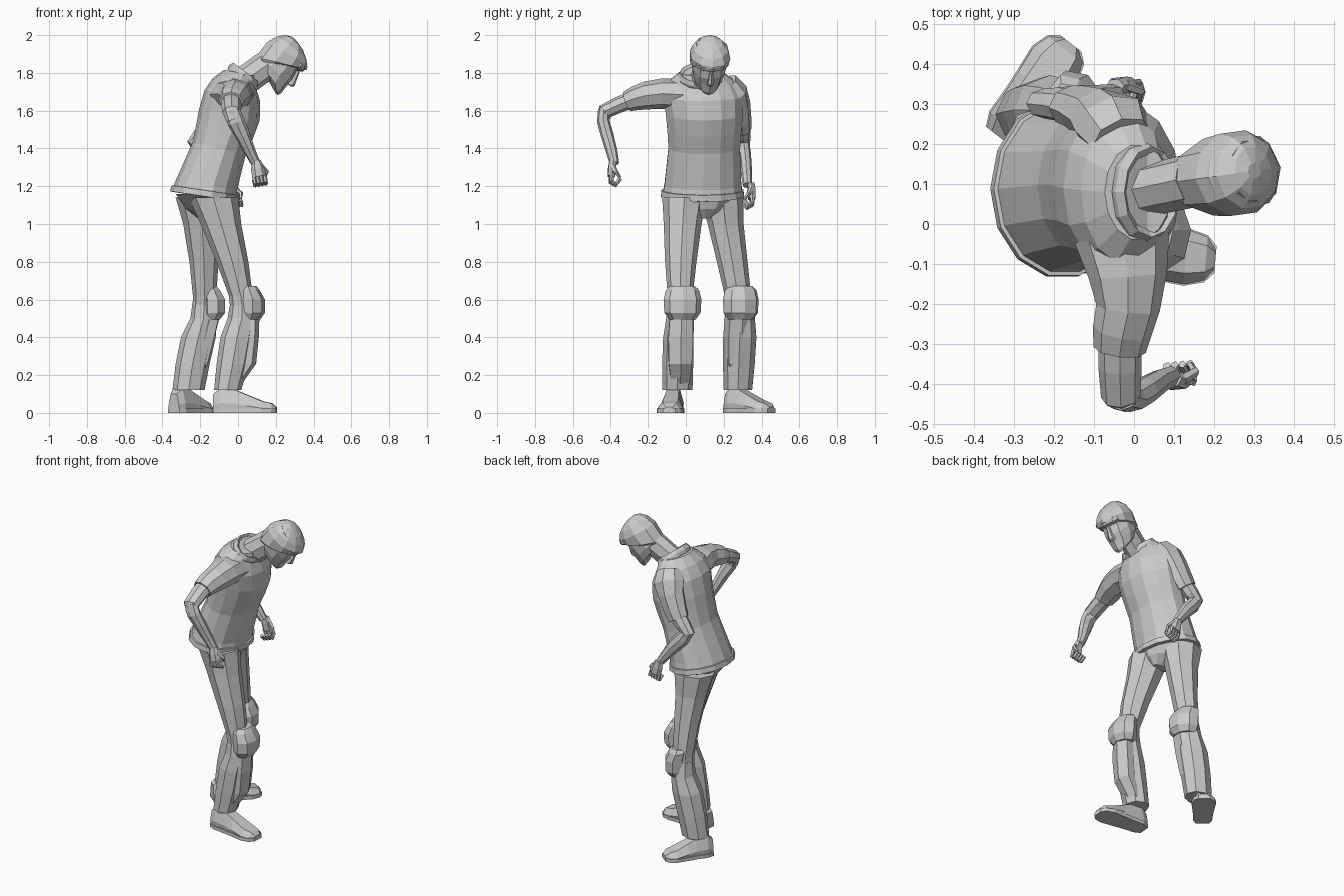
import bpy, bmesh
from math import sin, cos, pi, radians
from mathutils import Vector, Matrix


def skin(name, rings):
    """Flat-shaded closed surface through a list of equal-length rings."""
    bm = bmesh.new()
    vs = [[bm.verts.new(p) for p in r] for r in rings]
    n = len(vs[0])
    for a, b in zip(vs, vs[1:]):
        for i in range(n):
            j = (i + 1) % n
            bm.faces.new((a[i], a[j], b[j], b[i]))
    bm.faces.new(vs[0][::-1])
    bm.faces.new(vs[-1])
    bmesh.ops.recalc_face_normals(bm, faces=bm.faces)
    me = bpy.data.meshes.new(name)
    bm.to_mesh(me)
    bm.free()
    ob = bpy.data.objects.new(name, me)
    bpy.context.collection.objects.link(ob)
    return ob


def tube(name, pts, ref=(1, 0, 0), n=8, normal=None):
    """Loft of ellipses (x, y, z, radius along ref, radius across) along a path."""
    c = [Vector(p[:3]) for p in pts]
    rings = []
    for i, p in enumerate(pts):
        t = Vector(normal) if normal else c[min(i + 1, len(c) - 1)] - c[max(i - 1, 0)]
        t.normalize()
        u = Vector(ref)
        u = (u - t * u.dot(t)).normalized()
        v = t.cross(u)
        rings.append([c[i] + u * p[3] * cos(2 * pi * k / n) + v * p[4] * sin(2 * pi * k / n)
                      for k in range(n)])
    return skin(name, rings)


def head_part(name, rows, n=10):
    """Rows (z back, z front, x back, x front, half width) in the bowed head's frame."""
    m = (Matrix.Translation((.222, .122, 1.85)) @ Matrix.Rotation(radians(8), 4, 'Z')
         @ Matrix.Rotation(radians(45), 4, 'Y'))
    rings = []
    for zb, zf, xb, xf, w in rows:
        ring = []
        for k in range(n):
            a = 2 * pi * k / n
            f = (cos(a) + 1) / 2
            ring.append(m @ Vector((xb + (xf - xb) * f, w * sin(a), zb + (zf - zb) * f)))
        rings.append(ring)
    return skin(name, rings)


def shoe(name, heel, yaw, length):
    m = Matrix.Translation(heel) @ Matrix.Rotation(radians(yaw), 4, 'Z')
    rows = [(0, .035, .10), (.12, .052, .13), (.36, .055, .12), (.54, .06, .095),
            (.78, .068, .062), (.93, .055, .05), (1, .03, .03)]
    skin(name, [[m @ Vector((x * length, y * w, z * h)) for y, z in
                 ((-.9, 0), (-1, .4), (-.6, 1), (.6, 1), (1, .4), (.9, 0))] for x, w, h in rows])
    # sole edge
    skin(name + "_sole", [[m @ Vector((x * length, y * (w + .004), z)) for y, z in
                           ((-1, 0), (-1, .022), (1, .022), (1, 0))] for x, w, h in rows])


def hand(name, wrist, d, curl, across):
    w, d, q, s = Vector(wrist), Vector(d).normalized(), Vector(curl), Vector(across)
    k = w + d * .075
    tube(name + "_palm", [(*(w - d * .01), .024, .02), (*(w + d * .03), .036, .024),
                          (*k, .038, .021)], s, 6)
    for i in range(4):
        b = k + s * (i - 1.5) * .019
        path = [b - d * .01, b + d * .03, b + d * .045 + q * .025, b + d * .015 + q * .045]
        tube(f"{name}_finger_{i + 1}", [(*p, .0105, .0115) for p in path], s, 5)
    tube(name + "_thumb", [(*(w + d * .02 + s * .02), .014, .014),
                           (*(w + d * .06 + s * .045 + q * .02), .012, .012),
                           (*(w + d * .085 + s * .03 + q * .042), .008, .008)], (0, 1, .2), 5)


# shirt: body, hem band and collar
tube("shirt", [(-.178, .088, 1.15, .175, .218), (-.165, .09, 1.21, .163, .208),
               (-.10, .097, 1.40, .145, .194), (-.07, .098, 1.49, .155, .2),
               (-.045, .098, 1.58, .163, .208), (-.03, .09, 1.68, .15, .215),
               (-.02, .085, 1.75, .115, .185), (.01, .08, 1.80, .085, .12)],
     n=14, normal=(.2, 0, 1))
tube("shirt_hem", [(-.18, .088, 1.145, .172, .213), (-.18, .088, 1.147, .182, .225),
                   (-.174, .088, 1.178, .179, .222), (-.173, .088, 1.18, .16, .207)],
     n=14, normal=(.15, 0, 1))
tube("collar", [(.018, .08, 1.765, .092, .125), (.03, .08, 1.783, .096, .125),
                (.044, .08, 1.803, .085, .113), (.037, .08, 1.793, .072, .095)],
     n=12, normal=(.6, 0, .8))

# neck and head
tube("neck", [(.0, .08, 1.73, .072, .085), (.06, .09, 1.775, .066, .078),
              (.15, .11, 1.84, .068, .078)], (0, 1, 0), 8)
head_part("head", [(-.10, -.128, .02, .108, .042), (-.085, -.105, -.07, .116, .068),
                   (-.05, -.06, -.105, .11, .086), (.0, -.015, -.115, .11, .093),
                   (.03, .03, -.12, .094, .096), (.07, .07, -.12, .105, .098),
                   (.12, .115, -.09, .07, .08)])
head_part("nose", [(-.045, -.045, .09, .13, .02), (-.03, -.03, .09, .14, .018),
                   (.04, .04, .08, .108, .009)], 6)
head_part("hair", [(-.085, .065, -.098, .10, .085), (-.07, .075, -.115, .125, .102),
                   (.03, .09, -.128, .118, .109), (.09, .115, -.112, .085, .095),
                   (.128, .136, -.085, .04, .062), (.146, .146, -.055, -.01, .02)])
head_part("eyebrows", [(.04, .04, .04, .102, .075), (.052, .056, .04, .118, .085),
                       (.07, .075, .04, .116, .085)], 8)
head_part("ears", [(-.04, -.04, -.03, .0, .09), (-.01, -.01, -.035, .01, .105),
                   (.025, .025, -.04, .012, .112), (.04, .04, -.03, .0, .095)], 6)

# right arm, raised sideways
tube("right_sleeve", [(-.03, -.03, 1.685, .12, .085), (-.015, -.13, 1.69, .098, .08),
                      (-.015, -.21, 1.68, .08, .074), (-.03, -.27, 1.665, .074, .064),
                      (-.036, -.315, 1.648, .066, .054)])
tube("right_upper_arm", [(-.035, -.28, 1.66, .055, .045), (-.035, -.36, 1.63, .054, .043),
                         (-.033, -.43, 1.595, .05, .042), (-.02, -.44, 1.55, .042, .032)])
tube("right_forearm", [(-.032, -.435, 1.605, .04, .032), (-.01, -.438, 1.54, .047, .033),
                       (.025, -.418, 1.47, .04, .034), (.065, -.393, 1.38, .03, .03),
                       (.095, -.38, 1.32, .025, .025)])
hand("right_hand", (.098, -.39, 1.325), (.2, -.08, -1), (-.1, 1, 0), (1, .1, .15))

# left arm, hanging with a bent elbow
tube("left_sleeve", [(-.03, .21, 1.74, .08, .07), (-.055, .252, 1.69, .10, .078),
                     (-.085, .272, 1.63, .085, .07), (-.125, .289, 1.55, .075, .058),
                     (-.155, .296, 1.50, .068, .052)])
tube("left_upper_arm", [(-.13, .29, 1.54, .05, .045), (-.19, .30, 1.47, .048, .042),
                        (-.225, .302, 1.43, .045, .038), (-.20, .307, 1.39, .03, .03)])
tube("left_forearm", [(-.225, .303, 1.435, .032, .038), (-.19, .308, 1.385, .034, .045),
                      (-.13, .316, 1.32, .032, .04), (-.07, .322, 1.24, .027, .03),
                      (-.045, .325, 1.205, .024, .025)], (0, 1, 0))
hand("left_hand", (-.045, .345, 1.205), (.3, .05, -1), (.1, -1, 0), (.95, .1, .3))

# trousers: pelvis, thighs and shins
flat = (0, 0, 1)
tube("trouser_seat", [(-.14, .1, 1.03, .07, .025), (-.155, .1, 1.08, .12, .11),
                      (-.17, .09, 1.16, .16, .205)], n=12, normal=flat)
tube("right_thigh", [(.02, -.03, .56, .062, .066), (.015, -.03, .62, .063, .066),
                     (-.03, -.027, .80, .085, .083), (-.09, -.017, 1.0, .107, .1),
                     (-.13, -.008, 1.14, .132, .117)], normal=flat)
tube("left_thigh", [(-.18, .282, .56, .06, .066), (-.177, .275, .62, .062, .07),
                    (-.18, .245, .80, .077, .081), (-.19, .21, 1.0, .1, .095),
                    (-.2, .192, 1.14, .13, .114)], normal=flat)
tube("right_shin", [(-.055, -.045, .12, .072, .08), (-.028, -.043, .26, .085, .082),
                    (-.005, -.04, .40, .088, .08), (.02, -.03, .50, .075, .074),
                    (.02, -.028, .59, .06, .066)], normal=flat)
tube("left_shin", [(-.262, .275, .12, .085, .075), (-.24, .28, .26, .09, .084),
                   (-.21, .285, .40, .092, .088), (-.182, .285, .50, .07, .08),
                   (-.18, .282, .59, .06, .066)], normal=flat)

# knee pads and shin guards
for side, x, y, ref, dx in (("right", .068, -.018, (1, .05, 0), 0),
                            ("left", -.143, .29, (1, .35, 0), -.04)):
    tube(side + "_knee_pad", [(x - .005, y, .495, .055, .07), (x + .005, y, .53, .07, .096),
                              (x + .005, y, .60, .07, .1), (x - .012, y, .65, .058, .088),
                              (x - .018, y, .672, .048, .065)], ref, 8, flat)
    tube(side + "_shin_guard", [(x - .09 + dx, y - .012, .15, .04, .055),
                                (x - .022 + dx, y - .012, .26, .05, .07),
                                (x - .008 + dx * .5, y - .01, .40, .05, .075),
                                (x - .005, y - .008, .495, .05, .07)], ref, 6, flat)

# shoes
shoe("right_shoe", (-.13, -.06, 0), -5, .335)
shoe("left_shoe", (-.34, .22, 0), 52, .295)
